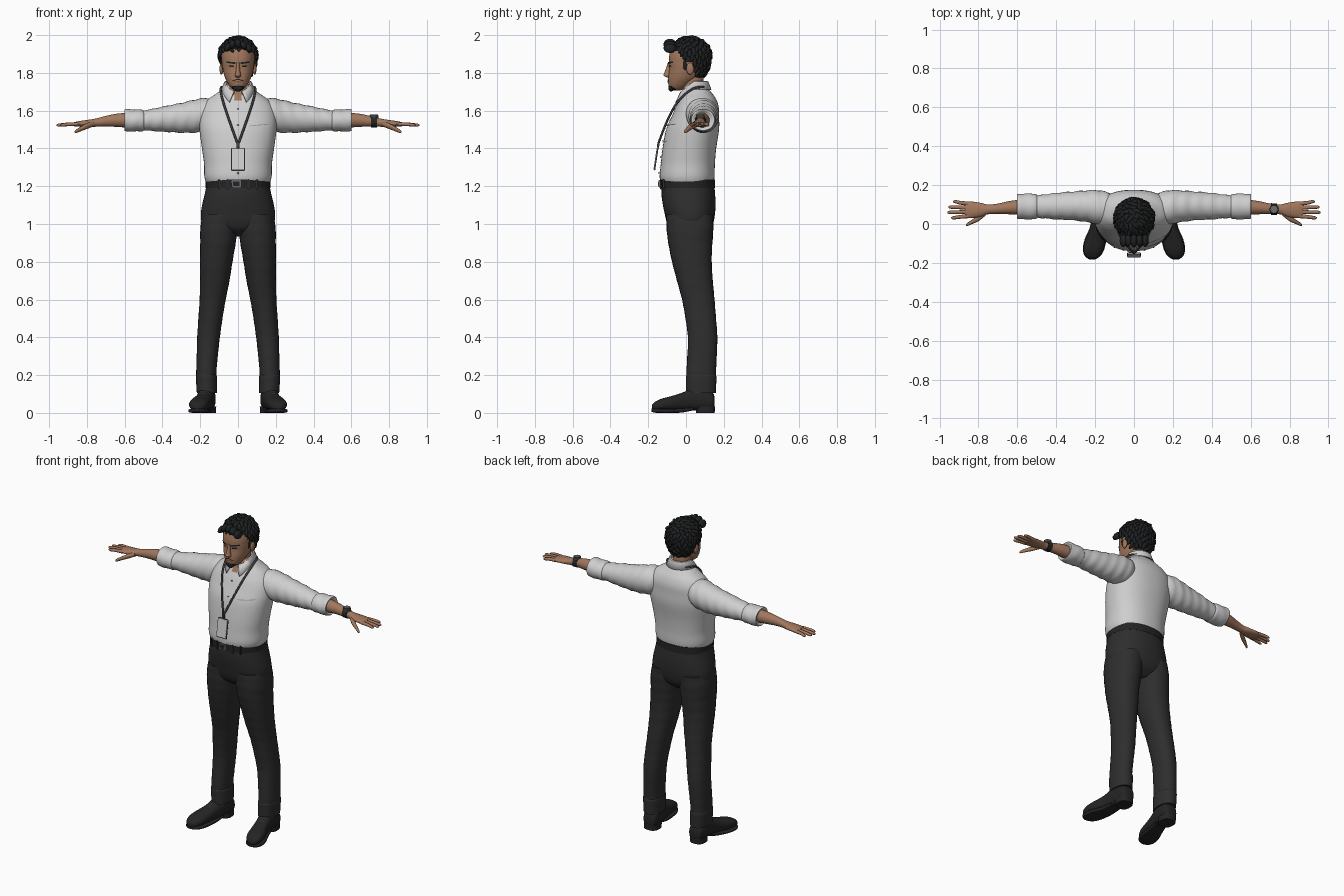
import bpy, bmesh, math, random
from mathutils import Vector, Matrix
from mathutils.bvhtree import BVHTree

if "Cube" in bpy.data.objects:
    bpy.data.objects.remove(bpy.data.objects["Cube"])

random.seed(4)


def material(name, r, g, b):
    m = bpy.data.materials.new(name)
    m.diffuse_color = (r, g, b, 1)
    m.use_nodes = True
    m.node_tree.nodes["Principled BSDF"].inputs["Base Color"].default_value = m.diffuse_color
    return m


SHIRT = material("shirt_white", .62, .62, .62)
SEAM = material("seam_grey", .33, .33, .33)
SKIN = material("skin", .36, .185, .11)
LIP = material("lip", .24, .105, .07)
PANTS = material("trouser_charcoal", .027, .027, .028)
SHOE = material("shoe_black", .018, .018, .018)
HAIR = material("hair_black", .014, .015, .016)
STRAP = material("strap_grey", .05, .05, .055)
METAL = material("metal_grey", .15, .15, .16)


def finish(name, bm, *mats):
    bmesh.ops.recalc_face_normals(bm, faces=bm.faces)
    me = bpy.data.meshes.new(name)
    bm.to_mesh(me)
    bm.free()
    ob = bpy.data.objects.new(name, me)
    bpy.context.collection.objects.link(ob)
    for m in mats:
        me.materials.append(m)
    return ob


def smooth_rows(rows, sub):
    """Catmull-Rom interpolation between stations."""
    out = []
    for i in range(len(rows) - 1):
        q = [rows[max(i - 1, 0)], rows[i], rows[i + 1], rows[min(i + 2, len(rows) - 1)]]
        for k in range(sub):
            t = k / sub
            out.append([.5 * (2 * b + (c - a) * t + (2 * a - 5 * b + 4 * c - d) * t * t
                              + (3 * b - a - 3 * c + d) * t ** 3) for a, b, c, d in zip(*q)])
    return out + [list(rows[-1])]


def loft(name, axis, rows, *mats, n=28, e=2.0, sub=4, s=1, fold=0):
    """Rows: position on axis, two centre values, two radii. s mirrors in x."""
    bm = bmesh.new()
    rings = []
    for t, a, b, ra, rb in smooth_rows(rows, sub):
        ring = []
        for i in range(n):
            w = 2 * math.pi * i / n
            c, d = math.cos(w), math.sin(w)
            g = 1 + fold * math.sin(t * 95 + 2.2 * math.sin(w))
            u = a + g * ra * math.copysign(abs(c) ** (2 / e), c)
            v = b + g * rb * math.copysign(abs(d) ** (2 / e), d)
            p = {'x': (t, u, v), 'y': (u, t, v), 'z': (u, v, t)}[axis]
            ring.append(bm.verts.new((p[0] * s, p[1], p[2])))
        rings.append(ring)
    for r0, r1 in zip(rings, rings[1:]):
        for i in range(n):
            bm.faces.new((r0[i], r0[(i + 1) % n], r1[(i + 1) % n], r1[i]))
    bm.faces.new(rings[0])
    bm.faces.new(rings[-1])
    return finish(name, bm, *mats)


def ball(name, loc, rad, mat, seg=20):
    bm = bmesh.new()
    bmesh.ops.create_uvsphere(bm, u_segments=seg, v_segments=seg // 2, radius=1,
                              matrix=Matrix.Translation(loc) @ Matrix.Diagonal((*rad, 1)))
    return finish(name, bm, mat)


def box(name, loc, size, mat, tilt=0, bevel=.003):
    bm = bmesh.new()
    bmesh.ops.create_cube(bm, size=1, matrix=Matrix.Translation(loc)
                          @ Matrix.Rotation(tilt, 4, 'X') @ Matrix.Diagonal((*size, 1)))
    bmesh.ops.bevel(bm, geom=bm.edges, offset=bevel, segments=2, affect='EDGES')
    return finish(name, bm, mat)


def tree(ob):
    return BVHTree.FromPolygons([v.co for v in ob.data.vertices],
                                [p.vertices for p in ob.data.polygons])


def front_y(bvh, x, z):
    hit = bvh.ray_cast(Vector((x, -1, z)), Vector((0, 1, 0)))[0]
    return hit.y if hit else 0


def patch(name, bvh, quad, mat, lift=.003, n=8):
    """Thin plate on the front surface; quad = 4 (x, z) corners."""
    bm = bmesh.new()
    a, b, c, d = [Vector(p) for p in quad]
    g = [[None] * (n + 1) for _ in range(n + 1)]
    for i in range(n + 1):
        for j in range(n + 1):
            p = a.lerp(b, i / n).lerp(d.lerp(c, i / n), j / n)
            g[i][j] = bm.verts.new((p.x, front_y(bvh, p.x, p.y) - lift, p.y))
    for i in range(n):
        for j in range(n):
            bm.faces.new((g[i][j], g[i + 1][j], g[i + 1][j + 1], g[i][j + 1]))
    ob = finish(name, bm, mat)
    if sum(p.normal.y for p in ob.data.polygons) > 0:
        ob.data.flip_normals()
    return ob


def rope(name, pts, r, mat):
    cu = bpy.data.curves.new(name, 'CURVE')
    cu.dimensions = '3D'
    cu.bevel_depth, cu.bevel_resolution, cu.use_fill_caps = r, 2, True
    sp = cu.splines.new('POLY')
    sp.points.add(len(pts) - 1)
    for q, p in zip(sp.points, pts):
        q.co = (*p, 1)
    cu.materials.append(mat)
    bpy.context.collection.objects.link(bpy.data.objects.new(name, cu))


# Shirt body, with the open neck coloured as skin
torso = loft("shirt_body", 'z', [
    (1.205, 0, .008, .163, .135), (1.25, 0, .006, .178, .145), (1.32, 0, .01, .18, .143),
    (1.4, 0, .018, .191, .142), (1.5, 0, .035, .204, .14), (1.57, 0, .05, .204, .125),
    (1.62, 0, .06, .19, .113), (1.66, 0, .064, .158, .096), (1.69, 0, .06, .115, .08),
    (1.72, 0, .05, .078, .066), (1.74, 0, .045, .06, .058)], SHIRT, SKIN, n=64, e=2.25, sub=6)
for p in torso.data.polygons:
    c = p.center
    if c.y < 0.02 and c.z > 1.645 and abs(c.x) < (c.z - 1.635) * .55:
        p.material_index = 1
chest = tree(torso)
patch("placket", chest, [(-.014, 1.235), (.014, 1.235), (.014, 1.635), (-.014, 1.635)], SHIRT, .004, 16)
patch("chest_pocket", chest, [(.065, 1.43), (.155, 1.44), (.165, 1.53), (.06, 1.52)], SHIRT, .004)
patch("pocket_seam", chest, [(.06, 1.517), (.165, 1.527), (.165, 1.531), (.06, 1.521)], SEAM, .006)
for k in range(5):
    z = 1.27 + k * .085
    ball("button", (0, front_y(chest, 0, z) - .004, z), (.005, .003, .005), SEAM, 10)

# Folded collar: stand, fall and pointed front tips
bm = bmesh.new()
prev = None
for i in range(33):
    w = math.radians(-72 + 324 * i / 32)
    f = max(0, -math.sin(w))
    c, d = math.cos(w), math.sin(w)
    tip = f ** 3 * .05
    row = [bm.verts.new(p) for p in (
        (.06 * c, .042 + .06 * d, 1.70 - .02 * f),
        (.064 * c, .042 + .066 * d, 1.757 - .055 * f),
        (.072 * c, .042 + .076 * d, 1.755 - .058 * f),
        (.09 * c + math.copysign(tip * .4, c), .045 + .09 * d - tip * .35, 1.712 - .025 * f - tip))]
    if prev:
        for k in range(3):
            bm.faces.new((prev[k], prev[k + 1], row[k + 1], row[k]))
    prev = row
collar = finish("collar", bm, SHIRT)
collar.modifiers.new("thickness", 'SOLIDIFY').thickness = .005

# Head and neck
loft("neck", 'z', [(1.63, 0, .05, .06, .06), (1.7, 0, .04, .056, .058),
                   (1.76, 0, .035, .054, .058), (1.82, 0, .03, .055, .06)], SKIN)
head = loft("head", 'z', [
    (1.708, 0, -.05, .018, .022), (1.72, 0, -.045, .036, .042), (1.745, 0, -.03, .054, .064),
    (1.78, 0, -.01, .071, .084), (1.82, 0, .003, .081, .092), (1.85, 0, .01, .085, .101),
    (1.89, 0, .015, .087, .104), (1.93, 0, .02, .078, .095), (1.965, 0, .025, .045, .055)],
    SKIN, HAIR, n=48, e=2.15, sub=6)
for p in head.data.polygons:
    c = p.center
    if c.z < 1.733 and c.y < -.055 and abs(c.x) < .034:
        p.material_index = 1
face = tree(head)
loft("nose", 'z', [(1.776, 0, -.088, .012, .014), (1.786, 0, -.098, .017, .021),
                   (1.80, 0, -.096, .013, .019), (1.83, 0, -.09, .009, .014),
                   (1.855, 0, -.086, .008, .01)], SKIN, n=16)
ball("goatee", (0, -.079, 1.72), (.027, .015, .019), HAIR)
patch("lips", face, [(-.024, 1.75), (.024, 1.75), (.018, 1.758), (-.018, 1.758)], LIP)
for s in (-1, 1):
    patch("moustache", face, [(0, 1.764), (s * .03, 1.755), (s * .031, 1.759), (0, 1.77)], HAIR, .004)
    patch("eyebrow", face, [(s * .014, 1.846), (s * .062, 1.853), (s * .06, 1.861), (s * .014, 1.856)], HAIR, .005)
    patch("eye", face, [(s * .02, 1.831), (s * .05, 1.833), (s * .046, 1.841), (s * .022, 1.839)], HAIR)
    ball("ear", (s * .088, .022, 1.822), (.01, .02, .032), SKIN)
    ball("sideburn", (s * .078, -.005, 1.85), (.009, .014, .035), HAIR)


# Hair cap trimmed along the hairline, covered in overlapping locks
def hairline(y):
    if y < 0:
        return 1.86 + min(-y / .05, 1) * .055
    return 1.86 if y < .03 else max(1.775, 1.86 - (y - .03) * 2.8)


CENTRE = Vector((0, .022, 1.885))


def scalp(v):
    return CENTRE + Vector((v.x * .1, v.y * .108, v.z * (.104 if v.z > 0 else .14)))


bm = bmesh.new()
bmesh.ops.create_uvsphere(bm, u_segments=48, v_segments=32, radius=1)
for v in bm.verts:
    v.co = scalp(v.co)
bmesh.ops.delete(bm, geom=[f for f in bm.faces if f.calc_center_median().z
                           < hairline(f.calc_center_median().y)], context='FACES')
finish("hair_cap", bm, HAIR)
bm = bmesh.new()
for k in range(190):
    z = 1 - 1.75 * (k + .5) / 190
    w = k * 2.39996
    v = Vector((math.cos(w), math.sin(w), 0)) * math.sqrt(1 - z * z) + Vector((0, 0, z))
    p = scalp(v)
    if p.z < hairline(p.y) + .012:
        continue
    flow = Vector((random.uniform(-.7, .7), -.5 if z > .3 else 0, -.8))
    d = (flow - v * flow.dot(v) + v * random.uniform(-.1, .28)).normalized()
    side = v.cross(d).normalized()
    rot = Matrix((d, side, d.cross(side))).transposed().to_4x4()
    size = (random.uniform(.022, .034), .011, .009)
    bmesh.ops.create_icosphere(bm, subdivisions=2, radius=1,
                               matrix=Matrix.Translation(p) @ rot @ Matrix.Diagonal((*size, 1)))
for x, z, tilt in ((-.055, 1.935, .5), (-.03, 1.95, .2), (0, 1.955, -.2), (.03, 1.945, -.5), (.058, 1.93, -.3)):
    bmesh.ops.create_icosphere(bm, subdivisions=2, radius=1, matrix=Matrix.Translation((x, -.085, z))
                               @ Matrix.Rotation(tilt, 4, 'Y') @ Matrix.Diagonal((.017, .034, .026, 1)))
finish("hair_locks", bm, HAIR)

# Arms, hands, legs and shoes, mirrored
for s in (-1, 1):
    loft("sleeve", 'x', [
        (.1, .075, 1.585, .07, .07), (.16, .082, 1.58, .088, .087), (.22, .09, 1.572, .084, .088),
        (.3, .093, 1.562, .075, .079), (.4, .092, 1.555, .068, .066), (.47, .09, 1.55, .06, .056),
        (.54, .09, 1.547, .055, .05)], SHIRT, s=s, sub=8, fold=.022)
    loft("rolled_cuff", 'x', [(.495, .09, 1.548, .05, .045), (.505, .09, 1.548, .064, .056),
                              (.55, .09, 1.548, .066, .058), (.592, .09, 1.549, .064, .059),
                              (.602, .09, 1.549, .058, .053), (.592, .09, 1.549, .04, .04)],
         SHIRT, s=s, fold=.02)
    loft("forearm", 'x', [(.56, .087, 1.55, .042, .042), (.64, .084, 1.549, .034, .035),
                          (.7, .078, 1.544, .027, .028), (.75, .075, 1.537, .025, .022),
                          (.79, .073, 1.533, .036, .019), (.84, .073, 1.53, .043, .015),
                          (.868, .074, 1.528, .04, .011)], SKIN, s=s, n=20)
    for y0, y1, tip in ((.041, .032, .94), (.062, .06, .96), (.084, .087, .955), (.104, .115, .93)):
        loft("finger", 'x', [(.85, y0, 1.529, .011, .01), (.895, (y0 + y1) / 2, 1.528, .0098, .0095),
                             (tip - .012, y1, 1.524, .0085, .008), (tip, y1, 1.523, .003, .003)],
             SKIN, s=s, n=12)
    loft("thumb", 'x', [(.765, .06, 1.53, .018, .014), (.80, .03, 1.518, .016, .015),
                        (.835, .01, 1.502, .011, .012), (.858, -.003, 1.49, .008, .009),
                        (.865, -.006, 1.487, .003, .003)], SKIN, s=s, n=12)
    loft("trouser_leg", 'z', [
        (.11, .165, .08, .051, .077), (.2, .168, .08, .053, .078), (.3, .163, .085, .056, .078),
        (.4, .156, .088, .06, .078), (.5, .146, .078, .064, .081), (.6, .134, .065, .069, .086),
        (.7, .123, .047, .078, .095), (.8, .115, .031, .086, .105), (.9, .106, .023, .094, .117),
        (.98, .1, .021, .099, .124), (1.05, .092, .02, .095, .125)], PANTS, s=s, e=2.2, sub=6, fold=.006)
    loft("trouser_hem", 'z', [(.105, .165, .08, .053, .079), (.15, .166, .08, .055, .08),
                              (.19, .167, .08, .056, .081), (.2, .168, .08, .053, .078)], PANTS, s=s, e=2.2)
    loft("shoe", 'y', [
        (.152, .16, .05, .02, .025), (.142, .162, .062, .04, .045), (.1, .165, .073, .047, .06),
        (.04, .17, .073, .046, .06), (-.02, .182, .06, .046, .047), (-.08, .198, .05, .052, .038),
        (-.13, .208, .044, .051, .031), (-.165, .213, .036, .037, .022), (-.18, .215, .03, .015, .012)],
        SHOE, s=s, e=2.4)
    loft("shoe_sole", 'y', [
        (.04, .17, .022, .04, .008), (-.02, .182, .013, .046, .011), (-.08, .198, .011, .056, .011),
        (-.13, .208, .011, .055, .011), (-.165, .213, .012, .04, .011), (-.183, .215, .014, .014, .008)],
        SHOE, s=s, e=4)
    loft("shoe_heel", 'z', [(0, .163, .103, .046, .049), (.035, .163, .103, .048, .05)], SHOE, s=s, e=2.6, sub=1)
    for k in range(3):
        ball("shoe_lace", (s * (.178 + k * .006), -.005 - k * .022, .108 - k * .009), (.024, .005, .006), STRAP, 10)

# Trouser seat, belt and buckle
loft("trouser_seat", 'z', [(.935, 0, .03, .07, .06), (.97, 0, .024, .16, .105), (1.01, 0, .022, .192, .124),
                           (1.06, 0, .02, .196, .134), (1.11, 0, .016, .188, .14),
                           (1.16, 0, .012, .176, .142), (1.21, 0, .01, .166, .139)],
     PANTS, n=48, e=2.25, sub=5)
loft("belt", 'z', [(1.19, 0, .009, .171, .144), (1.235, 0, .008, .171, .145)], SHOE, n=48, e=2.25, sub=1)
box("belt_buckle", (-.01, -.138, 1.212), (.05, .014, .04), METAL)
box("buckle_inset", (-.01, -.1445, 1.212), (.034, .006, .024), SHOE, bevel=.001)
for x in (-.1, -.055, .055, .1):
    box("belt_loop", (x, .009 - .147 * (1 - (abs(x) / .173) ** 2.25) ** .444, 1.21), (.01, .012, .055), PANTS)

# Lanyard and badge
for s in (-1, 1):
    ends = smooth_rows([(0, .125, 1.715), (.075, .085, 1.725), (.092, .03, 1.712), (.078, -.045, 1.645),
                        (.045, -.1, 1.545), (.004, -.145, 1.43)], 5)
    rope("lanyard", [(s * x, min(y, front_y(chest, s * x, z) - .006) if y < 0 else y, z)
                     for x, y, z in ends], .006, STRAP)
box("lanyard_clip", (0, -.147, 1.418), (.016, .012, .035), STRAP, -.15)
box("badge_frame", (0, -.158, 1.342), (.074, .007, .122), STRAP, -.15)
box("badge_card", (0, -.1605, 1.344), (.066, .007, .112), SHIRT, -.15, .001)
box("badge_band", (0, -.1685, 1.294), (.06, .004, .012), STRAP, -.15, .001)

# Wrist watch
loft("watch_band", 'x', [(.705, .077, 1.543, .03, .031), (.735, .076, 1.54, .029, .028)], SHOE, sub=1)
loft("watch_case", 'z', [(1.56, .72, .076, .024, .024), (1.579, .72, .076, .022, .022)], STRAP, sub=1)
loft("watch_dial", 'z', [(1.579, .72, .076, .017, .017), (1.581, .72, .076, .017, .017)], METAL, sub=1)

# Smooth shading with sharp creases kept
bpy.ops.object.select_all(action='DESELECT')
for ob in bpy.context.scene.objects:
    if ob.type == 'MESH':
        ob.select_set(True)
        bpy.context.view_layer.objects.active = ob
bpy.ops.object.shade_smooth_by_angle(angle=math.radians(45))
